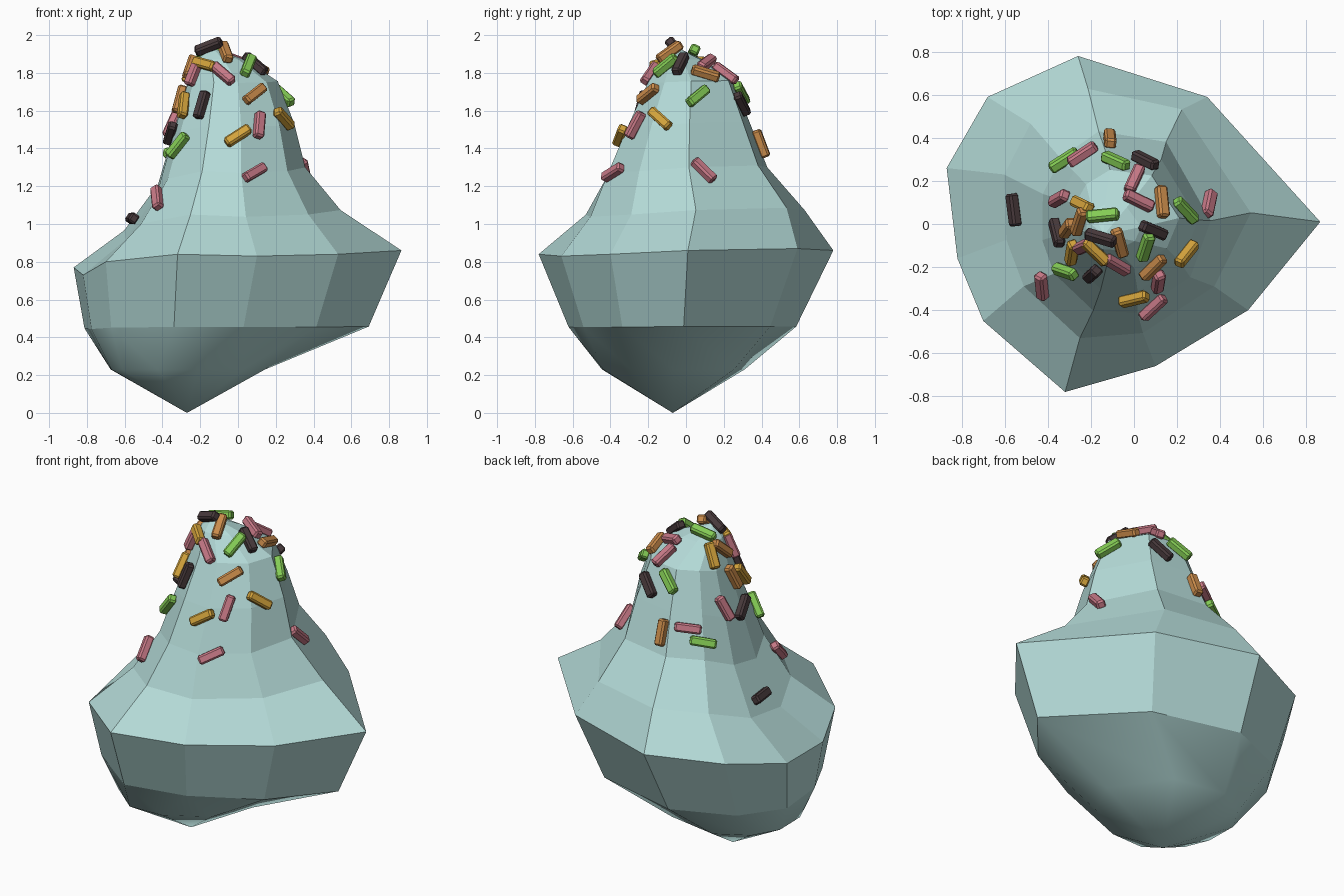
import bpy, bmesh, math
from mathutils import Vector, Matrix
from mathutils.bvhtree import BVHTree


def material(name, rgb):
    m = bpy.data.materials.new(name)
    m.diffuse_color = (*rgb, 1)
    return m


def add_object(name, bm, mat):
    me = bpy.data.meshes.new(name)
    bm.to_mesh(me)
    me.materials.append(mat)
    ob = bpy.data.objects.new(name, me)
    bpy.context.collection.objects.link(ob)
    return ob


# Widest outline of the scoop, clockwise from +x: x, y, height offset
outline = [(0.865, 0.01, 0.02), (0.53, -0.40, 0), (0.10, -0.66, -0.01),
           (-0.32, -0.78, 0), (-0.70, -0.45, -0.04), (-0.82, -0.16, -0.11),
           (-0.87, 0.26, -0.07), (-0.68, 0.59, 0), (-0.26, 0.78, 0.02),
           (0.34, 0.59, 0.03)]
# Levels: z, x scale, x shift, y scale, y shift, roundness, height offset factor
levels = [(0.23, 0.48, -0.27, 0.475, -0.07, 0.6, 0),
          (0.455, 0.87, -0.06, 0.77, -0.02, 0.1, 0.1),
          (0.84, 1, 0, 1, 0, 0, 1),
          (1.05, 0.67, -0.035, 0.73, 0.045, 0.5, 1.2),
          (1.28, 0.46, -0.04, 0.52, 0.01, 0.8, 1),
          (1.52, 0.38, -0.03, 0.40, 0.015, 0.8, 0.7),
          (1.75, 0.285, -0.035, 0.28, 0.025, 0.8, 0.3),
          (1.87, 0.15, -0.095, 0.13, -0.015, 0.8, 0)]

# Scoop body
bm = bmesh.new()
rings = []
for z, sx, cx, sy, cy, rnd, k in levels:
    ring = []
    for x, y, dz in outline:
        f = 1 + rnd * (0.86 / math.hypot(x, y) - 1)
        ring.append(bm.verts.new((x * f * sx + cx, y * f * sy + cy, z + dz * k)))
    rings.append(ring)
bottom = bm.verts.new((-0.27, -0.07, 0))
top = bm.verts.new((-0.14, -0.05, 1.935))
n = len(outline)
for i in range(n):
    j = (i + 1) % n
    bm.faces.new((bottom, rings[0][i], rings[0][j])).smooth = True
    bm.faces.new((top, rings[-1][i], rings[-1][j]))
    for r, (a, b) in enumerate(zip(rings, rings[1:])):
        bm.faces.new((a[i], a[j], b[j], b[i])).smooth = (r == 0)
bmesh.ops.recalc_face_normals(bm, faces=bm.faces)
add_object("scoop_body", bm, material("pale_teal", (0.46, 0.71, 0.69)))
tree = BVHTree.FromBMesh(bm)


def sprinkles(colour, rgb, spots):
    """Chamfered sticks laid on the scoop; spot = x, y, z, angle seen from outside."""
    mat = material(colour, rgb)
    for i, (x, y, z, deg) in enumerate(spots):
        loc, nor, _, _ = tree.find_nearest(Vector((x, y, z)))
        side = Vector((0, 0, 1)).cross(nor).normalized()
        a = math.radians(deg)
        axis = side * math.cos(a) + nor.cross(side) * math.sin(a)
        rot = Matrix((axis, nor.cross(axis), nor)).transposed().to_4x4()
        b = bmesh.new()
        bmesh.ops.create_cube(b, size=1)
        bmesh.ops.scale(b, vec=(0.152, 0.053, 0.05), verts=b.verts)
        bmesh.ops.bevel(b, geom=b.edges[:], offset=0.01, segments=1, affect='EDGES')
        ob = add_object(f"sprinkle_{colour}_{i + 1}", b, mat)
        ob.matrix_world = Matrix.Translation(loc + nor * 0.019) @ rot
        b.free()


# Sprinkles by colour
sprinkles("pink", (0.57, 0.19, 0.24), [
    (-0.23, 0.31, 1.45, -8), (-0.35, 0.12, 1.53, 112), (0, 0.19, 1.77, 75),
    (0.01, 0.10, 1.83, 35), (0.36, 0.10, 1.29, -58), (0.12, -0.28, 1.53, 72),
    (0.11, -0.42, 1.29, 25), (-0.08, -0.18, 1.79, -45), (-0.43, -0.29, 1.14, -55),
    (-0.25, -0.11, 1.81, 80)])
sprinkles("green", (0.23, 0.60, 0.09), [
    (-0.32, 0.29, 1.38, -10), (-0.09, 0.26, 1.68, 140), (0.22, 0.05, 1.67, 33),
    (-0.14, 0.03, 1.89, -25), (0.055, -0.11, 1.84, 55), (-0.33, -0.23, 1.42, 55)])
sprinkles("gold", (0.66, 0.37, 0.045), [
    (0.26, -0.145, 1.565, -38), (0, -0.33, 1.46, 35), (-0.18, -0.135, 1.85, -12),
    (-0.29, -0.135, 1.63, -58), (-0.22, 0.08, 1.80, 90)])
sprinkles("orange", (0.59, 0.26, 0.07), [
    (-0.11, 0.41, 1.43, 95), (0.11, 0.09, 1.76, -32), (0.09, -0.205, 1.69, 32),
    (-0.07, -0.08, 1.90, -100), (-0.25, 0.01, 1.83, -45), (-0.31, -0.02, 1.66, -70)])
sprinkles("dark_brown", (0.065, 0.042, 0.045), [
    (0.05, 0.28, 1.63, 135), (-0.56, 0.065, 1.03, 0), (0.07, -0.02, 1.82, 92),
    (-0.17, -0.08, 1.96, 28), (-0.19, -0.23, 1.63, 88), (-0.36, -0.04, 1.48, 40)])
bm.free()
